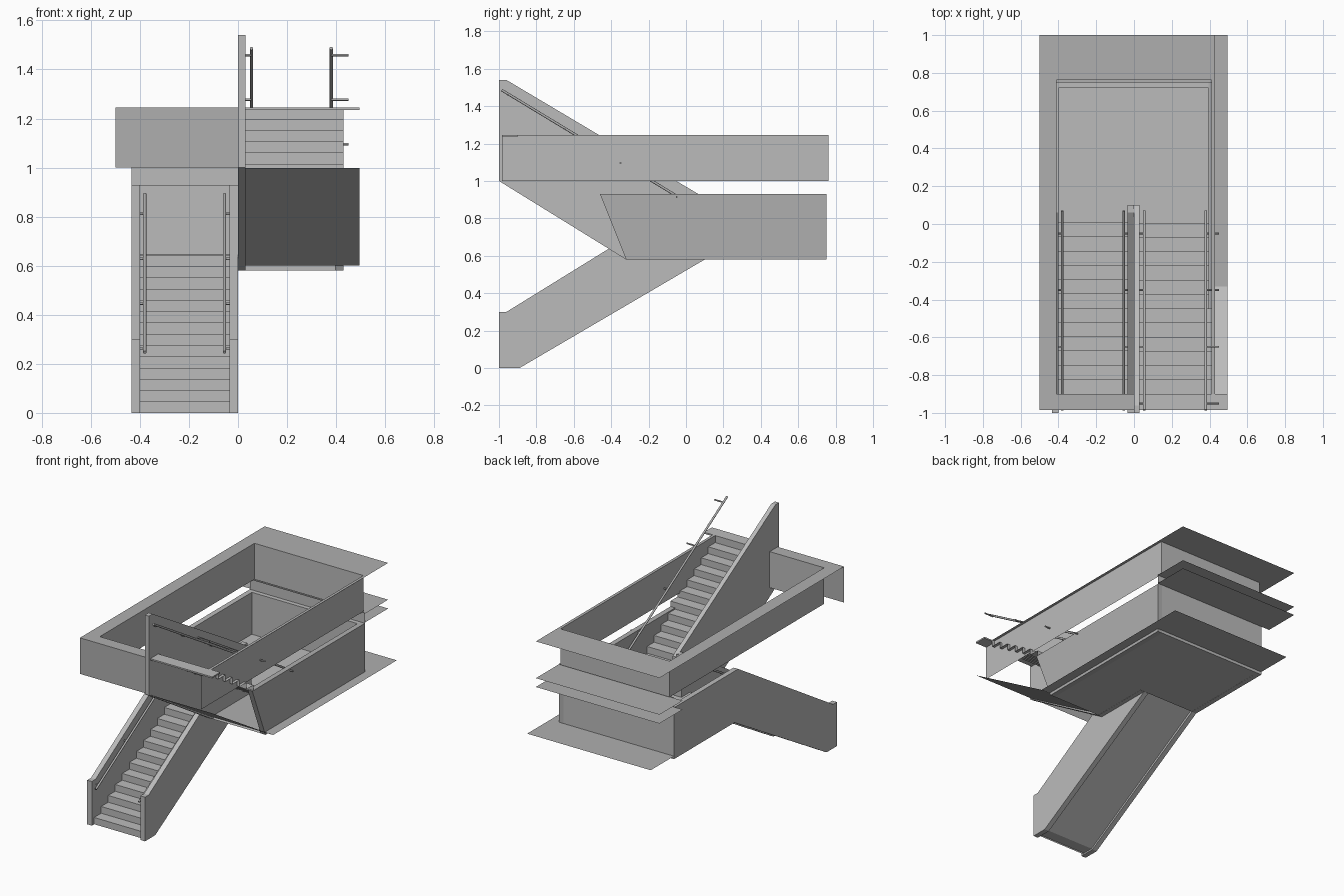
import bpy
import bmesh
from mathutils import Vector

cube = bpy.data.objects.get("Cube")
if cube:
    bpy.data.objects.remove(cube, do_unlink=True)


def material(name, value):
    m = bpy.data.materials.new(name)
    m.use_nodes = True
    color = (value, value, value, 1)
    m.diffuse_color = color
    m.node_tree.nodes["Principled BSDF"].inputs["Base Color"].default_value = color
    return m


CONCRETE = material("light grey concrete", 0.5)
TRIM = material("mid grey trim", 0.43)


def finish(name, bm, mat):
    mesh = bpy.data.meshes.new(name)
    bm.to_mesh(mesh)
    bm.free()
    mesh.materials.append(mat)
    obj = bpy.data.objects.new(name, mesh)
    bpy.context.collection.objects.link(obj)
    return obj


def prism(name, profile, x0, x1, mat=CONCRETE):
    """Solid made by extruding a (y, z) profile along x."""
    bm = bmesh.new()
    face = bm.faces.new([bm.verts.new((x0, y, z)) for y, z in profile])
    ext = bmesh.ops.extrude_face_region(bm, geom=[face])
    moved = [v for v in ext["geom"] if isinstance(v, bmesh.types.BMVert)]
    bmesh.ops.translate(bm, verts=moved, vec=(x1 - x0, 0, 0))
    bmesh.ops.recalc_face_normals(bm, faces=bm.faces)
    return finish(name, bm, mat)


def ribbon(name, path, x0, x1, mat=CONCRETE):
    """Open sheet that follows a (y, z) path between two x positions."""
    bm = bmesh.new()
    rows = [[bm.verts.new((x, y, z)) for x in (x0, x1)] for y, z in path]
    for a, b in zip(rows, rows[1:]):
        bm.faces.new((a[0], a[1], b[1], b[0]))
    return finish(name, bm, mat)


def flat(name, x0, x1, y0, y1, z, mat=TRIM):
    return ribbon(name, [(y0, z), (y1, z)], x0, x1, mat)


def side_sheet(name, x, y0, y1, z0, z1, mat=CONCRETE):
    bm = bmesh.new()
    bm.faces.new([bm.verts.new((x, y, z)) for y, z in
                  ((y0, z0), (y1, z0), (y1, z1), (y0, z1))])
    return finish(name, bm, mat)


def tube(name, a, b, radius):
    a, b = Vector(a), Vector(b)
    bm = bmesh.new()
    bmesh.ops.create_cone(bm, cap_ends=True, segments=10, radius1=radius,
                          radius2=radius, depth=(b - a).length)
    turn = (b - a).to_track_quat("Z", "Y").to_matrix().to_4x4()
    turn.translation = (a + b) / 2
    bm.transform(turn)
    for f in bm.faces:
        f.smooth = len(f.verts) == 4
    return finish(name, bm, TRIM)


RISE, GOING = 0.046, 0.0755
LANDING, TOP = 0.645, 1.245
BACK = 0.75

# Lower flight: outer wall runs on around the landing, inner wall stops at it
prism("lower_outer_wall", [(-1, 0), (-.89, 0), (.1, .58), (BACK, .58), (BACK, .93),
                           (.06, .93), (-.96, .3), (-1, .3)], -.435, -.4)
prism("lower_inner_wall", [(-1, 0), (-.89, 0), (.1, .58), (.1, .93),
                           (.06, .93), (-.96, .3), (-1, .3)], -.035, 0)
steps = []
for i in range(14):
    y = -.975 + GOING * i
    steps += [(y, RISE * i), (y, RISE * (i + 1))]
ribbon("lower_steps", steps + [(.1, LANDING)], -.4, -.035)
ribbon("lower_soffit", [(-.975, .01), (-.9, .01), (.1, .6)], -.4, -.035)

# Upper flight: tall middle wall, open zigzag steps, sloping soffit
prism("upper_middle_wall", [(-1, 1), (-.32, .58), (.1, .58), (.1, .91),
                            (-.96, 1.54), (-1, 1.54)], 0, .03)
steps = []
for i in range(13):
    y = .006 - GOING * i
    steps += [(y, LANDING + RISE * i), (y, LANDING + RISE * (i + 1))]
ribbon("upper_steps", steps, .03, .43)
ribbon("upper_soffit", [(-.985, .998), (-.33, .6)], 0, .495)
prism("upper_landing_edge", [(-.985, 1.235), (-.9, 1.235), (-.9, TOP), (-.985, TOP)],
      .03, .495)

# Half landing: floor, underside, guard walls and projecting slab edge
flat("landing_floor", -.4, .395, .006, BACK, LANDING, CONCRETE)
flat("landing_underside", -.435, .43, .1, BACK, .581, CONCRETE)
flat("landing_underside_front", 0, .43, -.32, .1, .581, CONCRETE)
flat("landing_slab_edge", -.435, .495, .1, 1, .6)
flat("landing_slab_edge_front", 0, .495, -.33, .1, .6)
prism("landing_side_wall", [(-.32, .58), (BACK, .58), (BACK, .93), (-.46, .93)],
      .395, .43, TRIM)
prism("landing_back_wall", [(BACK - .03, .58), (BACK, .58), (BACK, .93), (BACK - .03, .93)],
      -.4, .395)
ribbon("back_upstand", [(BACK, .93), (BACK, 1)], -.435, .43)
for z in (.935, .995):
    flat("back_ledge", -.5, .43, BACK, 1, z)

# Stairwell guard around the upper floor, with its flat coping
for x, name in ((-.41, "guard_right_wall"), (.41, "guard_left_wall")):
    side_sheet(name, x, -.9 if x < 0 else -.985, .762, 1, TOP)
ribbon("guard_back_wall", [(.762, 1), (.762, TOP)], -.41, .41)
ribbon("guard_front_inner", [(-.9, 1), (-.9, TOP)], -.41, 0)
ribbon("guard_front_outer", [(-.985, 1), (-.985, TOP)], -.5, 0, TRIM)
flat("coping_back", -.5, .43, .762, 1, TOP)
flat("coping_right", -.5, -.41, -.9, .762, TOP)
flat("coping_left", .41, .43, -.9, .762, TOP)
flat("coping_front", -.5, 0, -.985, -.9, TOP)

# Handrails with wall brackets: (x, bracket end x, height at y = 0, slope)
for x, wall, z0, slope in ((-.38, -.4, .848, .61), (-.055, -.035, .848, .61),
                           (.055, .03, .89, -.605), (.38, .45, .89, -.605)):
    tube("handrail", (x, -.985, z0 - slope * .985), (x, .07, z0 + slope * .07), .007)
    for k in range(4):
        y = -.95 + .3 * k
        z = z0 + slope * y - .006
        tube("rail_bracket", (x, y, z), (wall, y, z), .005)
